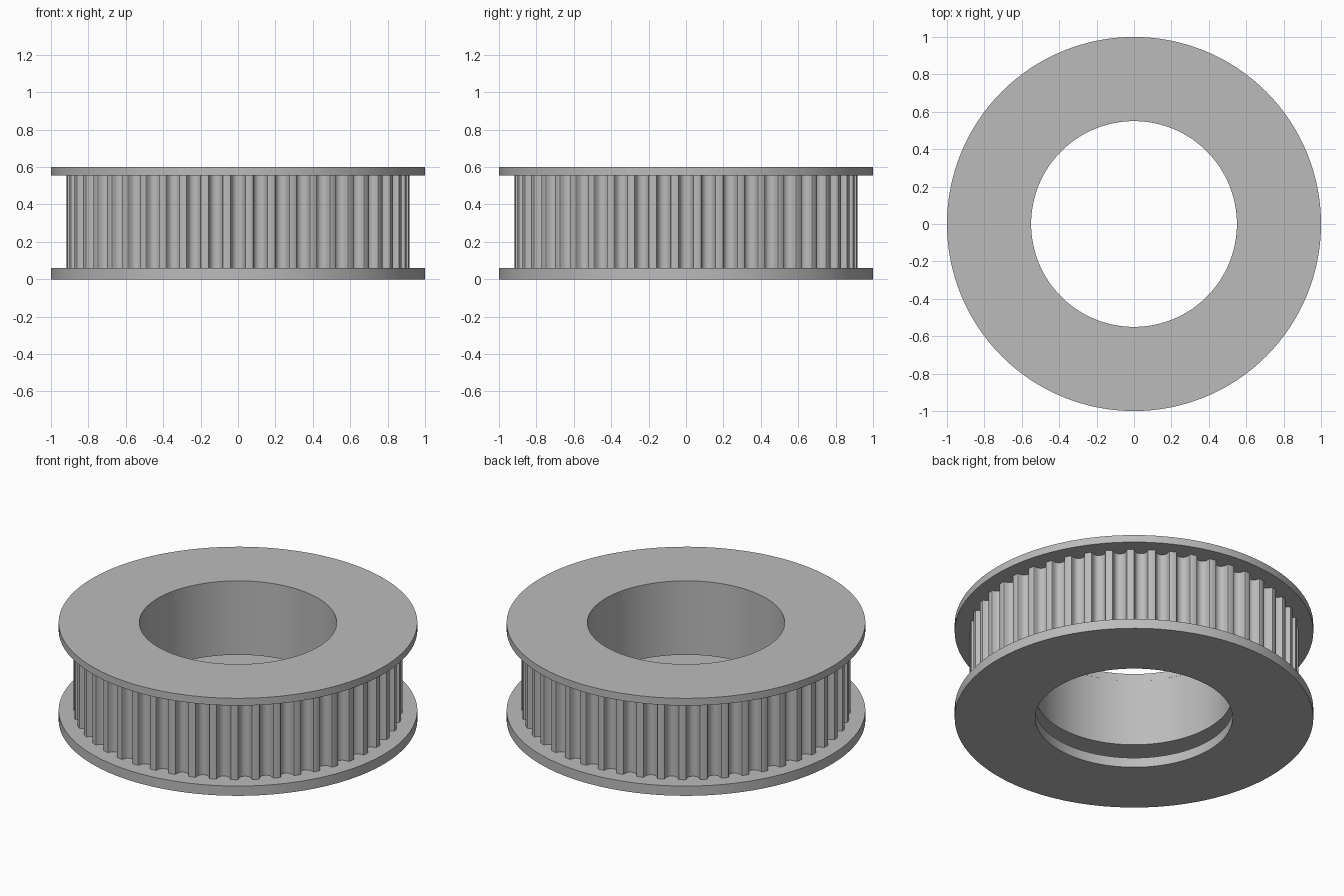
import bpy, bmesh, math

if "Cube" in bpy.data.objects:
    bpy.data.objects.remove(bpy.data.objects["Cube"])

TEETH = 48
BODY_R, FLANGE_R, BORE_R, RECESS_R = 0.917, 1.0, 0.55, 0.77
H, BASE_TOP, RECESS_TOP, LIP = 0.6, 0.06, 0.145, 0.555

grey = bpy.data.materials.new("grey_metal")
grey.diffuse_color = (0.5, 0.5, 0.5, 1)
grey.use_nodes = True
grey.node_tree.nodes["Principled BSDF"].inputs["Base Color"].default_value = grey.diffuse_color


def circle(r, angles):
    return [(r * math.cos(a), r * math.sin(a)) for a in angles]


def ring_solid(name, loops, smooth_angle):
    """Join closed loops (2D points, z) into a ring-shaped solid."""
    bm = bmesh.new()
    rows = [[bm.verts.new((x, y, z)) for x, y in pts] for pts, z in loops]
    n = len(rows[0])
    for a, b in zip(rows, rows[1:] + rows[:1]):
        for i in range(n):
            j = (i + 1) % n
            bm.faces.new((a[i], a[j], b[j], b[i]))
    bmesh.ops.recalc_face_normals(bm, faces=bm.faces)
    mesh = bpy.data.meshes.new(name)
    bm.to_mesh(mesh)
    bm.free()
    mesh.materials.append(grey)
    obj = bpy.data.objects.new(name, mesh)
    bpy.context.collection.objects.link(obj)
    bpy.ops.object.select_all(action='DESELECT')
    obj.select_set(True)
    bpy.context.view_layer.objects.active = obj
    bpy.ops.object.shade_smooth_by_angle(angle=math.radians(smooth_angle))
    return obj


def flange(name, z0, z1):
    angles = [math.tau * i / 128 for i in range(128)]
    outer, inner = circle(FLANGE_R, angles), circle(BORE_R, angles)
    return ring_solid(name, [(outer, z0), (outer, z1), (inner, z1), (inner, z0)], 30)


# Rounded belt groove: (half width, depth)
half = [(0.0455, 0), (0.0394, 0.002), (0.0364, 0.008), (0.0352, 0.0145),
        (0.0333, 0.021), (0.0307, 0.027), (0.0275, 0.033), (0.0218, 0.0387),
        (0.0151, 0.043), (0.0077, 0.0456)]
groove = [(-w, d) for w, d in half] + [(0, 0.0465)] + [(w, d) for w, d in reversed(half)]

# Toothed outline, with a groove centred on each axis
outline = []
for t in range(TEETH):
    a = math.tau * t / TEETH
    for w, d in groove:
        r = math.sqrt(BODY_R ** 2 - w ** 2) - d
        outline.append((r * math.cos(a) - w * math.sin(a),
                        r * math.sin(a) + w * math.cos(a)))
angles = [math.atan2(y, x) for x, y in outline]
bore, recess = circle(BORE_R, angles), circle(RECESS_R, angles)

# Toothed body with a wider recess at the foot of the bore
ring_solid("toothed_body", [(outline, BASE_TOP), (outline, LIP), (bore, LIP),
                            (bore, RECESS_TOP), (recess, RECESS_TOP),
                            (recess, BASE_TOP)], 30)

# Belt retaining flanges
flange("bottom_flange", 0, BASE_TOP)
flange("top_flange", LIP, H)
